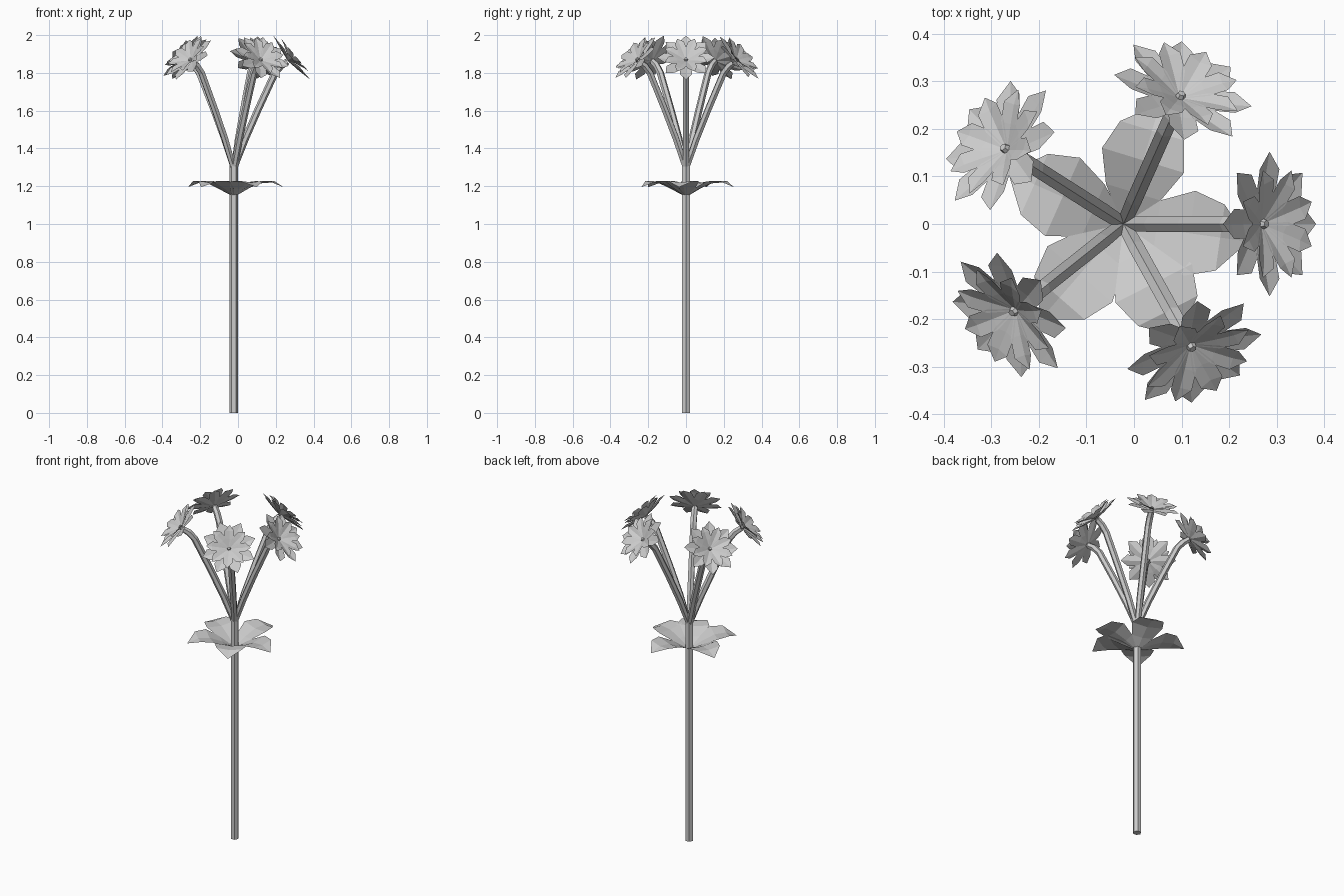
import bpy, bmesh
from math import sin, cos, pi, radians
from mathutils import Vector, Matrix

if "Cube" in bpy.data.objects:
    bpy.data.objects.remove(bpy.data.objects["Cube"])

AXIS = Vector((-0.022, 0, 0))


def make_object(name, bm, matrix=Matrix()):
    mesh = bpy.data.meshes.new(name)
    bm.to_mesh(mesh)
    bm.free()
    obj = bpy.data.objects.new(name, mesh)
    obj.matrix_world = matrix
    bpy.context.collection.objects.link(obj)
    return obj


def tube(name, path, radii, matrix, sides=6):
    """Sweep a polygon along a path lying in the local xz plane."""
    bm = bmesh.new()
    pts = [Vector((x, 0, z)) for x, z in path]
    rings = []
    for i, p in enumerate(pts):
        t = (pts[min(i + 1, len(pts) - 1)] - pts[max(i - 1, 0)]).normalized()
        side = Vector((0, 1, 0))
        up = side.cross(t)
        rings.append([bm.verts.new(p + radii[i] * (up * cos(a) + side * sin(a)))
                      for a in (2 * pi * k / sides for k in range(sides))])
    for a, b in zip(rings, rings[1:]):
        for k in range(sides):
            n = (k + 1) % sides
            bm.faces.new((a[k], a[n], b[n], b[k]))
    bm.faces.new(rings[0][::-1])
    bm.faces.new(rings[-1])
    return make_object(name, bm, matrix)


def blade(bm, profile, fold, matrix):
    """Leaf or petal: rows of (distance, height, half width), sides lifted by fold."""
    rows = []
    for r, z, w in profile:
        offsets = (-w, 0, w) if w else (0,)
        rows.append([bm.verts.new(matrix @ Vector((r, y, z + fold * abs(y))))
                     for y in offsets])
    for a, b in zip(rows, rows[1:]):
        if len(a) == 3 and len(b) == 3:
            for k in (0, 1):
                bm.faces.new((a[k], b[k], b[k + 1], a[k + 1]))
        elif len(a) == 1:
            for k in (0, 1):
                bm.faces.new((a[0], b[k], b[k + 1]))
        else:
            for k in (0, 1):
                bm.faces.new((a[k], b[0], a[k + 1]))


def turn(deg):
    return Matrix.Rotation(radians(deg), 4, 'Z')


# Main stem
base = Matrix.Translation(AXIS)
tube("stem", [(0, 0), (0, 0.65), (0, 1.31)], [0.023] * 3, base)

# Ring of broad leaves
leaf = [(0.01, 1.15, 0.012), (0.07, 1.185, 0.06), (0.14, 1.215, 0.09),
        (0.205, 1.22, 0.07), (0.265, 1.195, 0)]
for i, ang in enumerate((-8, 73, 156, 229, 297)):
    bm = bmesh.new()
    blade(bm, leaf, 0.12, Matrix())
    make_object(f"leaf_{i + 1}", bm, base @ turn(ang))

# Petal profiles: flat outer layer and a more upright inner layer
outer = [(0.008, 0.0, 0.006), (0.065, 0.008, 0.03), (0.115, 0.018, 0.032),
         (0.152, 0.026, 0)]
inner = [(0.005, 0.006, 0.005), (0.05, 0.025, 0.025), (0.09, 0.04, 0.026),
         (0.122, 0.047, 0)]

# Branches, each ending in a tilted flower
branch = [(0, 1.29), (0.06, 1.45), (0.13, 1.61), (0.218, 1.80), (0.25, 1.838), (0.283, 1.86)]
for i, ang in enumerate((0, 66, 147.5, 218.5, 299)):
    place = base @ turn(ang)
    tube(f"branch_{i + 1}", branch, [0.016, 0.019, 0.019, 0.019, 0.019, 0.017], place)

    bm = bmesh.new()
    for k in range(8):
        blade(bm, outer, 0.25, turn(k * 45))
        blade(bm, inner, 0.25, turn(k * 45 + 22.5))
    # Small flower centre
    bmesh.ops.create_cone(bm, cap_ends=True, segments=6, radius1=0.014,
                          radius2=0.008, depth=0.02,
                          matrix=Matrix.Translation((0, 0, 0.008)))
    tilt = Matrix.Rotation(radians(50), 4, 'Y')
    make_object(f"flower_{i + 1}", bm,
                place @ Matrix.Translation((0.287, 0, 1.864)) @ tilt @ turn(i * 17))
